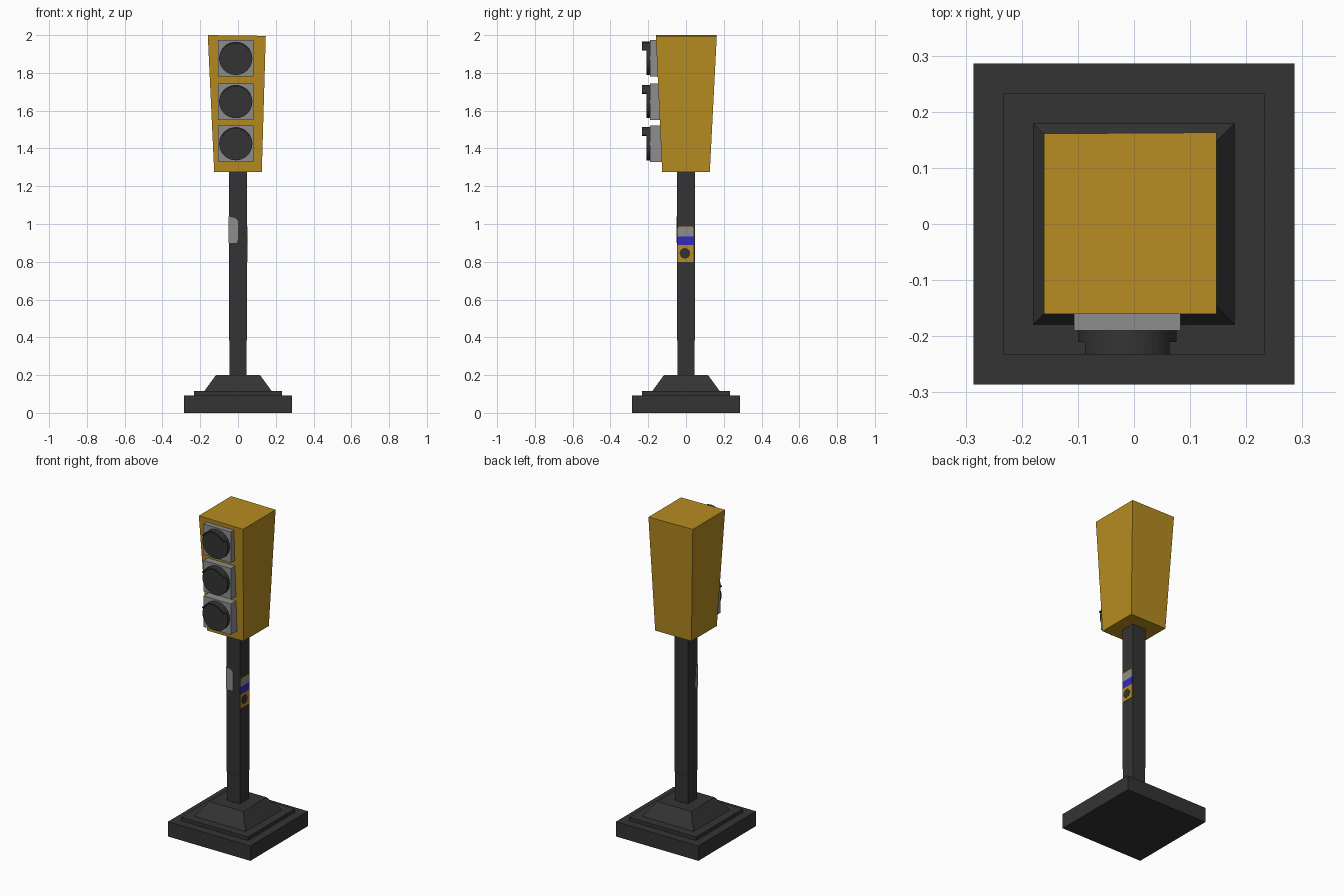
import bpy, bmesh, math
from mathutils import Vector

if "Cube" in bpy.data.objects:
    bpy.data.objects.remove(bpy.data.objects["Cube"])


def material(name, rgb):
    m = bpy.data.materials.new(name)
    m.diffuse_color = (*rgb, 1)
    m.use_nodes = True
    m.node_tree.nodes["Principled BSDF"].inputs["Base Color"].default_value = m.diffuse_color
    return m


AMBER = material("amber", (0.474, 0.262, 0.015))
DARK = material("charcoal", (0.034, 0.034, 0.034))
GREY = material("light grey", (0.27, 0.27, 0.27))
BLUE = material("blue", (0.035, 0.022, 0.52))


def finish(name, bm, mat):
    bmesh.ops.recalc_face_normals(bm, faces=bm.faces)
    me = bpy.data.meshes.new(name)
    bm.to_mesh(me)
    bm.free()
    me.materials.append(mat)
    ob = bpy.data.objects.new(name, me)
    bpy.context.collection.objects.link(ob)
    return ob


def loft(name, rings, mat):
    """Join equal-length point rings and cap both ends."""
    bm = bmesh.new()
    vs = [[bm.verts.new(p) for p in r] for r in rings]
    n = len(vs[0])
    for a, b in zip(vs, vs[1:]):
        for i in range(n):
            j = (i + 1) % n
            bm.faces.new((a[i], a[j], b[j], b[i]))
    bm.faces.new(vs[0])
    bm.faces.new(vs[-1])
    return finish(name, bm, mat)


def rect(x0, x1, y0, y1, z):
    return [(x0, y0, z), (x1, y0, z), (x1, y1, z), (x0, y1, z)]


def square(r, z):
    return rect(-r, r, -r, r, z)


def plate(name, pts, direction, mat):
    """Thin plate: outline pushed along a direction."""
    d = Vector(direction)
    return loft(name, [[Vector(p) for p in pts], [Vector(p) + d for p in pts]], mat)


def circle(r, n=32):
    return [(r * math.cos(2 * math.pi * i / n), r * math.sin(2 * math.pi * i / n))
            for i in range(n)]


# stepped foot and post
loft("foot_slab", [square(0.286, 0), square(0.286, 0.093)], DARK)
loft("foot_step", [square(0.233, 0.09), square(0.233, 0.115)], DARK)
loft("foot_taper", [square(0.181, 0.112), square(0.117, 0.2)], DARK)
P = 0.047
loft("post", [square(0.044, 0.19), square(0.045, 0.37), square(P, 0.39),
              square(P, 1.29)], DARK)

# tapered signal housing
loft("housing", [square(0.126, 1.275),
                 [(-0.16, -0.16, 2.0), (0.147, -0.16, 1.996),
                  (0.147, 0.163, 1.996), (-0.16, 0.161, 2.0)]], AMBER)

# three lamps: backing plate, lens drum and hood
CX, R = -0.012, 0.088
for label, cz in (("top", 1.877), ("middle", 1.648), ("bottom", 1.425)):
    loft(label + "_lamp_plate", [rect(CX - 0.095, CX + 0.095, -0.19, -0.115, cz - 0.097),
                                 rect(CX - 0.095, CX + 0.095, -0.19, -0.115, cz + 0.097)], GREY)
    lens = loft(label + "_lens", [[(CX + x, y, cz + z) for x, z in circle(R)]
                                  for y in (-0.185, -0.21)], DARK)
    lens.data.shade_smooth()
    lens.data.set_sharp_from_angle(angle=math.radians(35))
    arc = [math.radians(31 + 118 * i / 12) for i in range(13)]
    outline = [(R * math.cos(a), R * math.sin(a)) for a in arc]
    outline += [((R - 0.008) * math.cos(a), (R - 0.008) * math.sin(a)) for a in reversed(arc)]
    loft(label + "_hood", [[(CX + x, y, cz + z) for x, z in outline]
                           for y in (-0.205, -0.233)], DARK)

# worn grey sticker wrapping the front left edge of the post
T = 0.002
plate("sticker_front", [(-P - T, -P, 0.9), (-0.006, -P, 0.9), (0, -P, 0.92),
                        (0, -P, 1.015), (-0.012, -P, 1.03), (-P - T, -P, 1.04)],
      (0, -T, 0), GREY)
plate("sticker_side", [(-P, -P, 0.9), (-P, -0.02, 0.91), (-P, -0.022, 0.945),
                       (-P, -0.032, 0.98), (-P, -0.03, 1.03), (-P, -P, 1.04)],
      (-T, 0, 0), GREY)

# push-button panel on the right face of the post
def band(name, z0, z1, mat, y0=-0.044, y1=0.041):
    plate(name, [(P, y0, z0), (P, y1, z0), (P, y1, z1), (P, y0, z1)], (T, 0, 0), mat)


band("button_panel", 0.80, 0.888, AMBER)
band("panel_stripe", 0.888, 0.935, BLUE)
band("panel_sign", 0.935, 0.98, GREY)
band("panel_top_trim", 0.98, 0.988, AMBER, -0.04, 0.036)
plate("push_button", [(P, -0.006 + y, 0.845 + z) for y, z in circle(0.028, 16)],
      (2 * T, 0, 0), DARK)
